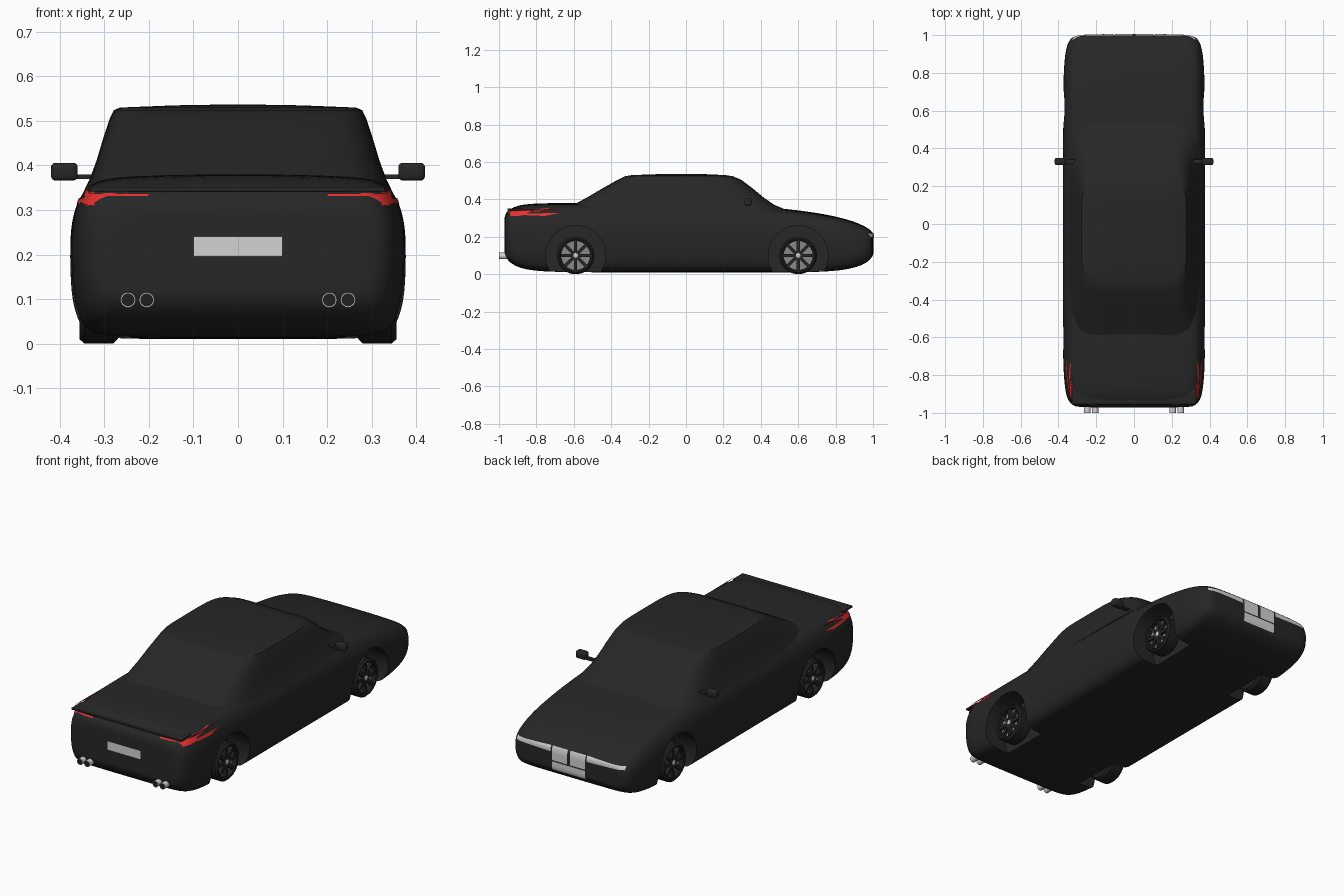
import bpy, bmesh, math
from mathutils import Vector, Matrix
from mathutils.bvhtree import BVHTree

if "Cube" in bpy.data.objects:
    bpy.data.objects.remove(bpy.data.objects["Cube"])


def material(name, rgb):
    m = bpy.data.materials.new(name)
    m.use_nodes = True
    m.diffuse_color = (*rgb, 1)
    m.node_tree.nodes["Principled BSDF"].inputs["Base Color"].default_value = (*rgb, 1)
    return m


BLACK = material("black paint", (0.02, 0.02, 0.02))
RUBBER = material("tyre rubber", (0.014, 0.014, 0.014))
SILVER = material("silver", (0.65, 0.65, 0.65))
DISC = material("brake grey", (0.25, 0.25, 0.27))
RED = material("light red", (0.8, 0.03, 0.03))


def finish(name, bm, mat, angle=40):
    bmesh.ops.recalc_face_normals(bm, faces=bm.faces)
    me = bpy.data.meshes.new(name)
    bm.to_mesh(me)
    bm.free()
    me.materials.append(mat)
    ob = bpy.data.objects.new(name, me)
    bpy.context.collection.objects.link(ob)
    smooth(ob, angle)
    return ob


def smooth(ob, angle=40):
    bpy.ops.object.select_all(action="DESELECT")
    ob.select_set(True)
    bpy.context.view_layer.objects.active = ob
    bpy.ops.object.shade_smooth_by_angle(angle=math.radians(angle))


def loft(bm, rings, closed=True):
    """Bridge successive rings of points with quads."""
    vs = [[bm.verts.new(p) for p in r] for r in rings]
    n = len(vs[0])
    for a, b in zip(vs, vs[1:]):
        for i in range(n if closed else n - 1):
            j = (i + 1) % n
            bm.faces.new((a[i], a[j], b[j], b[i]))
    return vs


def box(name, lo, hi, mat, bevel=0.0):
    bm = bmesh.new()
    lo, hi = Vector(lo), Vector(hi)
    bmesh.ops.create_cube(bm, size=1, matrix=Matrix.Translation((lo + hi) / 2) @ Matrix.Diagonal((*(hi - lo), 1)))
    if bevel:
        bmesh.ops.bevel(bm, geom=bm.edges[:], offset=bevel, segments=3, profile=0.5, affect="EDGES")
    return finish(name, bm, mat)


def lathe(name, profile, centre, axis, mat, steps=40):
    """Spin (radius, offset) pairs about the x or y axis."""
    bm = bmesh.new()
    rings = []
    for r, o in profile:
        ring = []
        for k in range(steps):
            a = math.tau * k / steps
            c, s = r * math.cos(a), r * math.sin(a)
            ring.append(Vector(centre) + Vector((o, c, s) if axis == "x" else (c, o, s)))
        rings.append(ring)
    vs = loft(bm, rings)
    bm.faces.new(vs[0])
    bm.faces.new(vs[-1])
    return finish(name, bm, mat)


def apply_modifiers(ob):
    dg = bpy.context.evaluated_depsgraph_get()
    me = bpy.data.meshes.new_from_object(ob.evaluated_get(dg))
    ob.modifiers.clear()
    ob.data = me


# Lower body: one cross-section scaled along the length
SECTION = [(0, 0), (.6, 0), (.89, .01), (.95, .11), (.99, .25), (1, .45),
           (1, .68), (.965, .83), (.89, .96), (.72, 1), (0, 1.015)]
# y, half width, bottom, top
STATIONS = [(-.972, .28, .12, .29), (-.965, .32, .09, .325), (-.935, .352, .055, .352),
            (-.87, .367, .025, .372), (-.74, .376, .012, .377), (-.5, .377, .01, .377),
            (0, .377, .01, .375), (.4, .377, .01, .358), (.6, .376, .01, .34),
            (.78, .374, .014, .312), (.9, .366, .032, .28), (.965, .35, .06, .25),
            (.992, .325, .085, .23), (1.002, .29, .11, .21)]
bm = bmesh.new()
rings = []
for y, w, lo, hi in STATIONS:
    half = [(x * w, y, lo + t * (hi - lo)) for x, t in SECTION]
    rings.append(half + [(-x, a, z) for x, a, z in half[-2:0:-1]])
vs = loft(bm, rings)
n = len(vs[0])
for ring in (vs[0], vs[-1]):
    for i in range(len(SECTION) - 1):
        quad = [ring[i], ring[i + 1], ring[(n - i - 1) % n], ring[(n - i) % n]]
        bm.faces.new(list(dict.fromkeys(quad)))
body = finish("body", bm, BLACK)
body.modifiers.new("round", "SUBSURF").levels = 2
apply_modifiers(body)

# Cabin: rounded outlines stacked by height (z, rear y, front y, half width)
bm = bmesh.new()
rings = []
for z, back, front, w in [(.33, -.68, .57, .352), (.372, -.6, .47, .332), (.41, -.53, .415, .318),
                          (.46, -.445, .355, .303), (.505, -.365, .295, .288), (.524, -.325, .25, .279),
                          (.53, -.29, .21, .265), (.535, -.15, .1, .14), (.537, -.03, 0, .02)]:
    ring = []
    for k in range(64):
        a = math.tau * k / 64
        c, s = math.cos(a), math.sin(a)
        ring.append((w * math.copysign(abs(c) ** .3, c),
                     (back + front) / 2 + (front - back) / 2 * math.copysign(abs(s) ** .42, s), z))
    rings.append(ring)
vs = loft(bm, rings)
bm.faces.new(vs[0])
bm.faces.new(vs[-1])
finish("cabin", bm, BLACK, 30)

# Wheel wells
WHEELS = [("front", .6), ("rear", -.59)]
for end, y in WHEELS:
    for s in (1, -1):
        cutter = lathe("well_cutter", [(.16, s * .24), (.16, s * .45)], (0, y, .1), "x", BLACK, 48)
        cutter.hide_render = True
        mod = body.modifiers.new("well", "BOOLEAN")
        mod.operation, mod.solver, mod.object = "DIFFERENCE", "EXACT", cutter
        bpy.context.view_layer.update()
        apply_modifiers(body)
        bpy.data.objects.remove(cutter)
smooth(body, 35)

# Wheels: tyre, brake disc, spokes and hub
for end, y in WHEELS:
    for s, side in ((1, "left"), (-1, "right")):
        tag, c = f"{end}_{side}", (0, y, .1)
        lathe("tyre_" + tag, [(.078, s * .32), (.08, s * .352), (.09, s * .356), (.1, s * .345),
                              (.1, s * .28), (.09, s * .27), (.07, s * .27)], c, "x", RUBBER)
        lathe("brake_disc_" + tag, [(.079, s * .315), (.079, s * .328)], c, "x", DISC)
        lathe("hub_" + tag, [(.013, s * .325), (.013, s * .349), (.009, s * .352)], c, "x", SILVER, 16)
        bm = bmesh.new()
        for k in range(8):
            spoke = Matrix.Translation((s * .338, y, .1)) @ Matrix.Rotation(math.tau * k / 8, 4, "X")
            bmesh.ops.create_cube(bm, size=1, matrix=spoke @ Matrix.Translation((0, 0, .044))
                                  @ Matrix.Diagonal((.016, .017, .076, 1)))
        bmesh.ops.create_cone(bm, cap_ends=True, segments=16, radius1=.024, radius2=.024, depth=.016,
                              matrix=Matrix.Translation((s * .338, y, .1)) @ Matrix.Rotation(math.pi / 2, 4, "Y"))
        finish("spokes_" + tag, bm, BLACK)

# Thin plates wrapped onto the body
tree = BVHTree.FromPolygons([v.co for v in body.data.vertices], [p.vertices for p in body.data.polygons])


def plate(name, corners, facing, mat, steps=14):
    """Project a four-cornered patch onto the body; corners are (x or y, z)."""
    d = Vector(facing)
    p = [Vector(c) for c in corners]
    bm = bmesh.new()
    rings = []
    for i in range(steps + 1):
        row = []
        for j in range(5):
            u, v = p[0].lerp(p[1], i / steps).lerp(p[3].lerp(p[2], i / steps), j / 4)
            start = Vector((0, u, v)) if d.x else Vector((u, 0, v))
            hit, nor, _, _ = tree.ray_cast(start + d * 2, -d)
            row.append((hit or start + d * .9) + d * .004)
        rings.append(row)
    loft(bm, rings, closed=False)
    ob = finish(name, bm, mat)
    if ob.data.polygons[0].normal.dot(d) < 0:
        ob.data.flip_normals()
    return ob


def rect(a, b, lo, hi):
    return [(a, lo), (b, lo), (b, hi), (a, hi)]


BACK, FRONT = (0, -1, 0), (0, 1, 0)
plate("rear_number_plate", rect(-.1, .1, .195, .24), BACK, SILVER)
plate("front_number_plate", rect(-.1, .1, .095, .143), FRONT, SILVER)
for s, side in ((1, "left"), (-1, "right")):
    out = (s, 0, 0)
    plate("grille_" + side, rect(s * .008, s * .1, .15, .226), FRONT, SILVER)
    plate("headlight_" + side, [(s * .108, .195), (s * .325, .2), (s * .325, .218), (s * .108, .226)], FRONT, SILVER)
    plate("tail_strip_" + side, rect(s * .2, s * .33, .331, .337), BACK, RED)
    plate("tail_block_" + side, rect(s * .322, s * .344, .31, .346), BACK, RED)
    plate("tail_wedge_" + side, [(-.935, .31), (-.84, .318), (-.86, .336), (-.945, .338)], out, RED)
    plate("tail_upper_streak_" + side, [(-.87, .327), (-.73, .352), (-.74, .354), (-.88, .338)], out, RED)
    plate("tail_lower_streak_" + side, [(-.85, .314), (-.75, .312), (-.68, .327), (-.85, .325)], out, RED)

    # Mirrors
    x = sorted((s * .36, s * .42))
    box("mirror_" + side, (x[0], .312, .366), (x[1], .35, .406), BLACK, .01)
    x = sorted((s * .31, s * .37))
    box("mirror_arm_" + side, (x[0], .32, .369), (x[1], .342, .38), BLACK)

    # Twin exhausts with dark bores
    for label, x in (("inner", .205), ("outer", .247)):
        lathe(f"exhaust_{label}_{side}", [(.017, -.9), (.017, -1), (.0145, -1), (.0145, -.985)],
              (s * x, 0, .098), "y", SILVER, 24)
        lathe(f"exhaust_bore_{label}_{side}", [(.0145, -.98), (.0145, -.998)], (s * x, 0, .098), "y", RUBBER, 24)

# Boot lip
box("boot_lip", (-.33, -.955, .341), (.33, -.87, .352), BLACK, .003)
